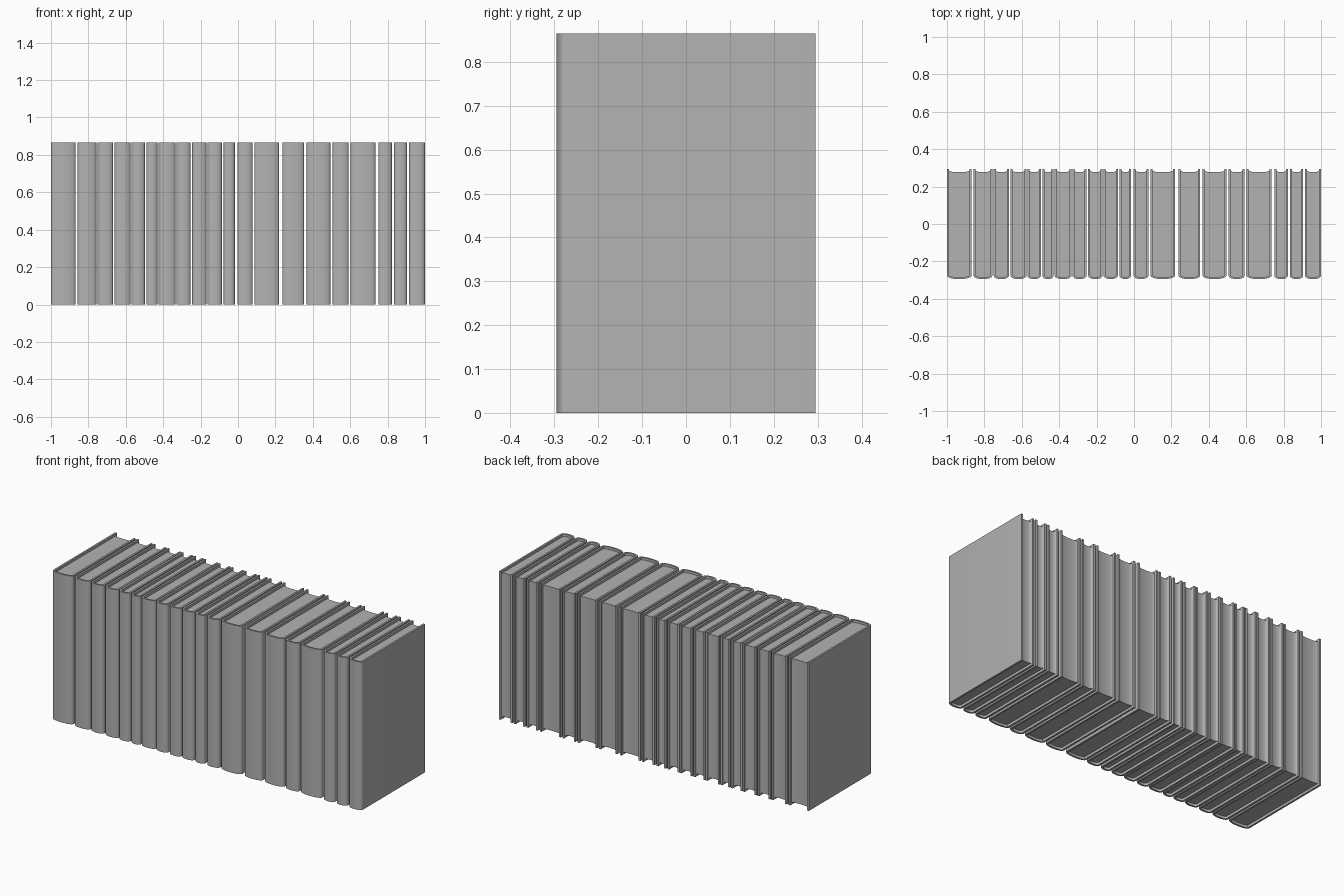
import bpy, bmesh, math

if "Cube" in bpy.data.objects:
    bpy.data.objects.remove(bpy.data.objects["Cube"])

HEIGHT, BACK, SHOULDER, BULGE = 0.865, 0.295, -0.273, 0.022
BOARD, RECESS = 0.011, 0.014

grey = bpy.data.materials.new("plain grey")
grey.use_nodes = True
grey.diffuse_color = (0.45, 0.45, 0.45, 1)
grey.node_tree.nodes["Principled BSDF"].inputs["Base Color"].default_value = grey.diffuse_color


def spine_arc(half, shoulder, bulge, steps=16):
    """Rounded curve from the left board, over the spine, to the right board."""
    points = []
    for i in range(steps + 1):
        a = math.pi * i / steps
        points.append((-half * math.cos(a), shoulder - bulge * math.sin(a) ** 0.8))
    return points


def prism(name, outline, x, low, high):
    """Extrude a flat outline upwards."""
    bm = bmesh.new()
    face = bm.faces.new([bm.verts.new((px + x, py, low)) for px, py in outline])
    top = bmesh.ops.extrude_face_region(bm, geom=[face])["geom"]
    bmesh.ops.translate(bm, vec=(0, 0, high - low),
                        verts=[v for v in top if isinstance(v, bmesh.types.BMVert)])
    bmesh.ops.recalc_face_normals(bm, faces=bm.faces)
    mesh = bpy.data.meshes.new(name)
    bm.to_mesh(mesh)
    bm.free()
    obj = bpy.data.objects.new(name, mesh)
    mesh.materials.append(grey)
    bpy.context.collection.objects.link(obj)
    bpy.ops.object.select_all(action="DESELECT")
    obj.select_set(True)
    bpy.context.view_layer.objects.active = obj
    bpy.ops.object.shade_smooth_by_angle(angle=math.radians(35))


def book(number, left, right):
    half, x = (right - left) / 2, (left + right) / 2
    inner = half - BOARD
    # Cover: two boards joined by a rounded spine
    outside = [(-half, BACK)] + spine_arc(half, SHOULDER, BULGE) + [(half, BACK)]
    inside = [(-inner, BACK)] + spine_arc(inner, SHOULDER, BULGE - BOARD) + [(inner, BACK)]
    prism(f"cover_{number}", outside + inside[::-1], x, 0, HEIGHT)
    # Pages: set in from the boards, with a hollow fore edge
    front = spine_arc(inner, SHOULDER, BULGE - BOARD)
    hollow = spine_arc(inner, BACK - 0.008, 0.01)
    prism(f"pages_{number}", front + hollow[::-1], x, RECESS, HEIGHT - RECESS)


# Left and right side of every book along the row
row = [(-1, -.868), (-.858, -.757), (-.75, -.668), (-.66, -.574),
       (-.57, -.498), (-.49, -.43), (-.424, -.334), (-.329, -.254),
       (-.245, -.168), (-.163, -.086), (-.077, -.016), (-.002, .078),
       (.088, .22), (.238, .354), (.367, .494), (.506, .592),
       (.602, .736), (.75, .823), (.833, .904), (.914, 1)]
for number, (left, right) in enumerate(row, 1):
    book(number, left, right)
